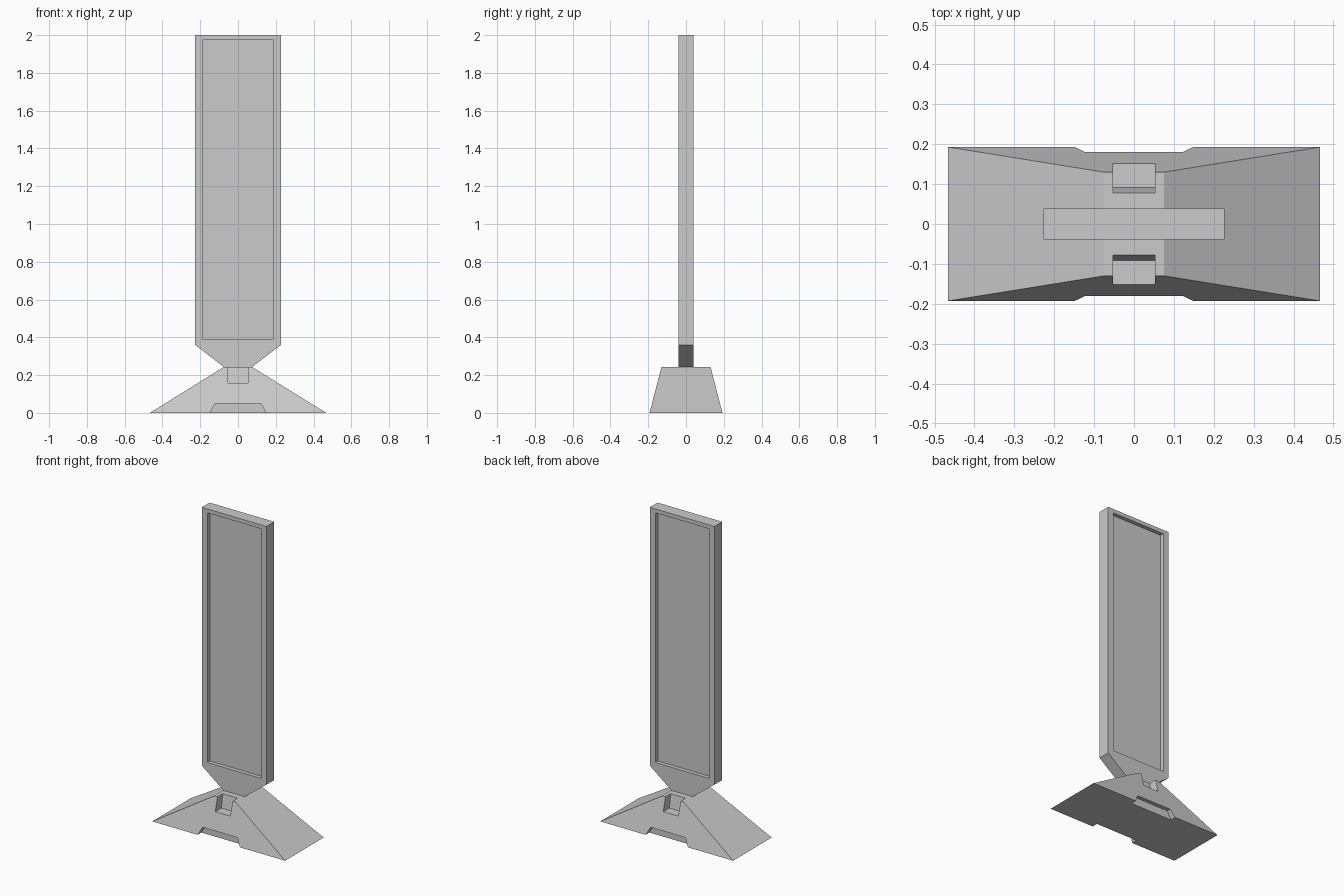
import bpy, bmesh

if "Cube" in bpy.data.objects:
    bpy.data.objects.remove(bpy.data.objects["Cube"])


def loft(name, lower, upper):
    """Solid between two matching loops of points."""
    bm = bmesh.new()
    a = [bm.verts.new(p) for p in lower]
    b = [bm.verts.new(p) for p in upper]
    n = len(a)
    bm.faces.new(a)
    bm.faces.new(b)
    for i in range(n):
        j = (i + 1) % n
        bm.faces.new((a[i], a[j], b[j], b[i]))
    bmesh.ops.recalc_face_normals(bm, faces=bm.faces[:])
    me = bpy.data.meshes.new(name)
    bm.to_mesh(me)
    bm.free()
    ob = bpy.data.objects.new(name, me)
    bpy.context.collection.objects.link(ob)
    return ob


def prism_y(name, xz, y0, y1):
    return loft(name, [(x, y0, z) for x, z in xz], [(x, y1, z) for x, z in xz])


def prism_x(name, yz, x0, x1):
    return loft(name, [(x0, y, z) for y, z in yz], [(x1, y, z) for y, z in yz])


def rect(x, y, z):
    return [(-x, -y, z), (x, -y, z), (x, y, z), (-x, y, z)]


def cut(target, cutter):
    """Subtract the cutter, apply, and discard it."""
    cutter.hide_render = True
    mod = target.modifiers.new("cut", 'BOOLEAN')
    mod.operation = 'DIFFERENCE'
    mod.solver = 'EXACT'
    mod.object = cutter
    bpy.context.view_layer.objects.active = target
    bpy.ops.object.modifier_apply(modifier=mod.name)
    bpy.data.objects.remove(cutter)


TOP = 0.243

# Tapered foot and upright panel with a narrowed neck
base = loft("base", rect(0.467, 0.193, 0), rect(0.075, 0.13, TOP))
panel = prism_y("panel", [(-0.075, TOP), (0.075, TOP), (0.227, 0.36), (0.227, 2.0),
                          (-0.227, 2.0), (-0.227, 0.36)], -0.039, 0.039)

for s in (-1, 1):
    # Recessed display area on each side of the panel
    cut(panel, prism_y("recess_cutter", [(-0.188, 0.39), (0.188, 0.39),
                                         (0.188, 1.975), (-0.188, 1.975)], s * 0.014, s * 0.1))
    # Trapezoid notch along the bottom edge of the foot
    cut(base, prism_y("notch_cutter", [(-0.175, -0.05), (0.175, -0.05),
                                       (0.122, 0.05), (-0.122, 0.05)], s * 0.155, s * 0.3))
    # Pocket under the neck with a leaning back wall
    cut(base, prism_x("pocket_cutter", [(s * 0.092, 0.157), (s * 0.3, 0.157),
                                        (s * 0.3, 0.329), (s * 0.064, 0.329)], -0.053, 0.053))
